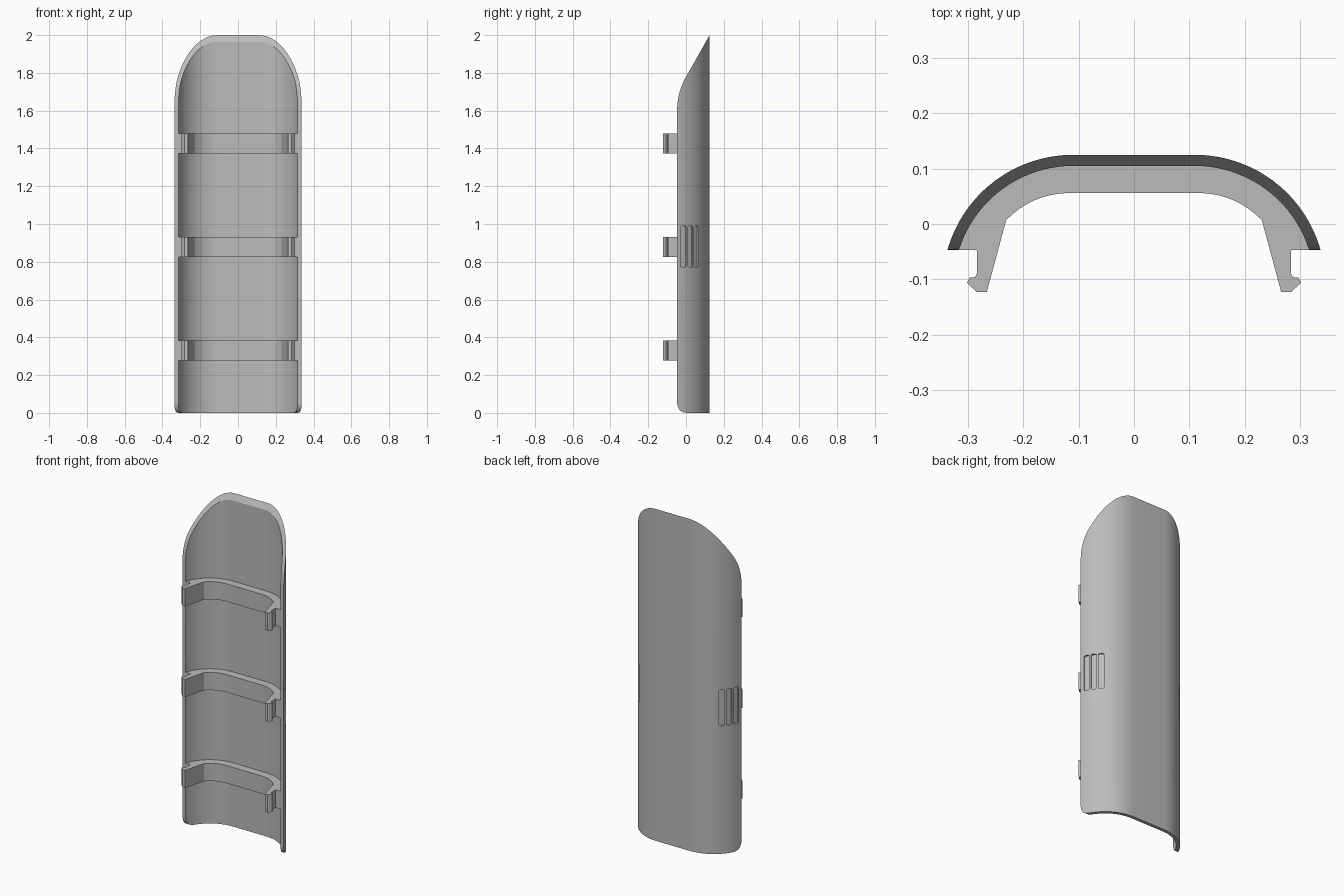
import bpy, bmesh
from math import sin, cos, radians
from mathutils import Matrix, Vector

if "Cube" in bpy.data.objects:
    bpy.data.objects.remove(bpy.data.objects["Cube"])

plastic = bpy.data.materials.new("grey plastic")
plastic.use_nodes = True
GREY = (0.5, 0.5, 0.5, 1)
plastic.diffuse_color = GREY
plastic.node_tree.nodes["Principled BSDF"].inputs["Base Color"].default_value = GREY

# Shell section: flat back between two round shoulders
CX, CY, R, WALL = 0.11, -0.111, 0.236, 0.02
RIM = -0.047


def arc(r, a0, a1, n=24):
    angles = [radians(a0 + (a1 - a0) * i / n) for i in range(n + 1)]
    return [(CX + r * cos(a), CY + r * sin(a)) for a in angles]


def mirrored(half):
    """Complete a right half outline that runs towards the centre line."""
    return half + [(-x, y) for x, y in reversed(half)]


def curve(a, b, c, n=12):
    """Smooth bend from a to c, pulled towards b."""
    a, b, c = Vector(a), Vector(b), Vector(c)
    return [tuple(a.lerp(b, i / n).lerp(b.lerp(c, i / n), i / n)) for i in range(n + 1)]


def add_object(name, bm):
    bmesh.ops.recalc_face_normals(bm, faces=bm.faces)
    mesh = bpy.data.meshes.new(name)
    bm.to_mesh(mesh)
    bm.free()
    mesh.materials.append(plastic)
    ob = bpy.data.objects.new(name, mesh)
    bpy.context.collection.objects.link(ob)
    return ob


def prism(name, points, offset):
    bm = bmesh.new()
    face = bm.faces.new([bm.verts.new(p) for p in points])
    new = bmesh.ops.extrude_face_region(bm, geom=[face])["geom"]
    bmesh.ops.translate(bm, vec=offset, verts=[v for v in new if isinstance(v, bmesh.types.BMVert)])
    return add_object(name, bm)


def cut(ob, cutter, operation):
    mod = ob.modifiers.new("cut", 'BOOLEAN')
    mod.object, mod.operation, mod.solver = cutter, operation, 'EXACT'
    bpy.context.view_layer.objects.active = ob
    bpy.ops.object.modifier_apply(modifier=mod.name)
    bpy.data.objects.remove(cutter)


def smooth(ob):
    bpy.ops.object.select_all(action='DESELECT')
    ob.select_set(True)
    bpy.context.view_layer.objects.active = ob
    bpy.ops.object.shade_smooth_by_angle(angle=radians(25))


# Shell, trimmed to its side outline
outer = mirrored(arc(R, 3, 90))
inner = mirrored(arc(R - WALL, 3, 90))
shell = prism("shell", [(x, y, -0.1) for x, y in outer + inner[::-1]], (0, 0, 2.3))
side = [(0.2, 0), (0.2, 2.132)]
side += curve((0.001, 1.781), (RIM, 1.697), (RIM, 1.6))
side += curve((RIM, 0.06), (RIM, 0), (0.01, 0))
cut(shell, prism("side_cutter", [(-0.5, y, z) for y, z in side], (1, 0, 0)), 'INTERSECT')

# Grip slots sunk into both sides
bm = bmesh.new()
for sign in (-1, 1):
    for angle in (24.5, 34.6, 44.7):
        a = radians(angle)
        place = (Matrix.Diagonal((sign, 1, 1, 1)) @ Matrix.Translation((CX, CY, 0.88))
                 @ Matrix.Rotation(a, 4, 'Z') @ Matrix.Translation((R + 0.01, 0, 0))
                 @ Matrix.Diagonal((0.04, 0.031, 0.22, 1)))
        verts = bmesh.ops.create_cube(bm, size=1, matrix=place)["verts"]
        # Round the corners that run through the wall
        radial = Vector((sign * cos(a), sin(a), 0))
        edges = {e for v in verts for e in v.link_edges}
        corners = [e for e in edges
                   if abs((e.verts[0].co - e.verts[1].co).normalized().dot(radial)) > 0.9]
        bmesh.ops.bevel(bm, geom=corners, offset=0.01, segments=4, profile=0.5, affect='EDGES')
cut(shell, add_object("slot_cutter", bm), 'DIFFERENCE')
smooth(shell)

# Ribs with a snap hook at each end
outside = [p for p in arc(R - WALL + 0.001, 90, 10, 32) if p[1] > RIM] + [(0.315, RIM)]
hook = [(0.284, RIM), (0.284, -0.09), (0.287, -0.096), (0.297, -0.097), (0.302, -0.106),
        (0.284, -0.123), (0.266, -0.123)]
inside = curve((0.231, 0.007), (0.185, 0.054), (0.12, 0.056), 8)
half = outside + hook + inside
outline = half + [(-x, y) for x, y in reversed(half)]
for name, z in (("lower_rib", 0.277), ("middle_rib", 0.825), ("upper_rib", 1.372)):
    smooth(prism(name, [(x, y, z) for x, y in outline], (0, 0, 0.107)))
